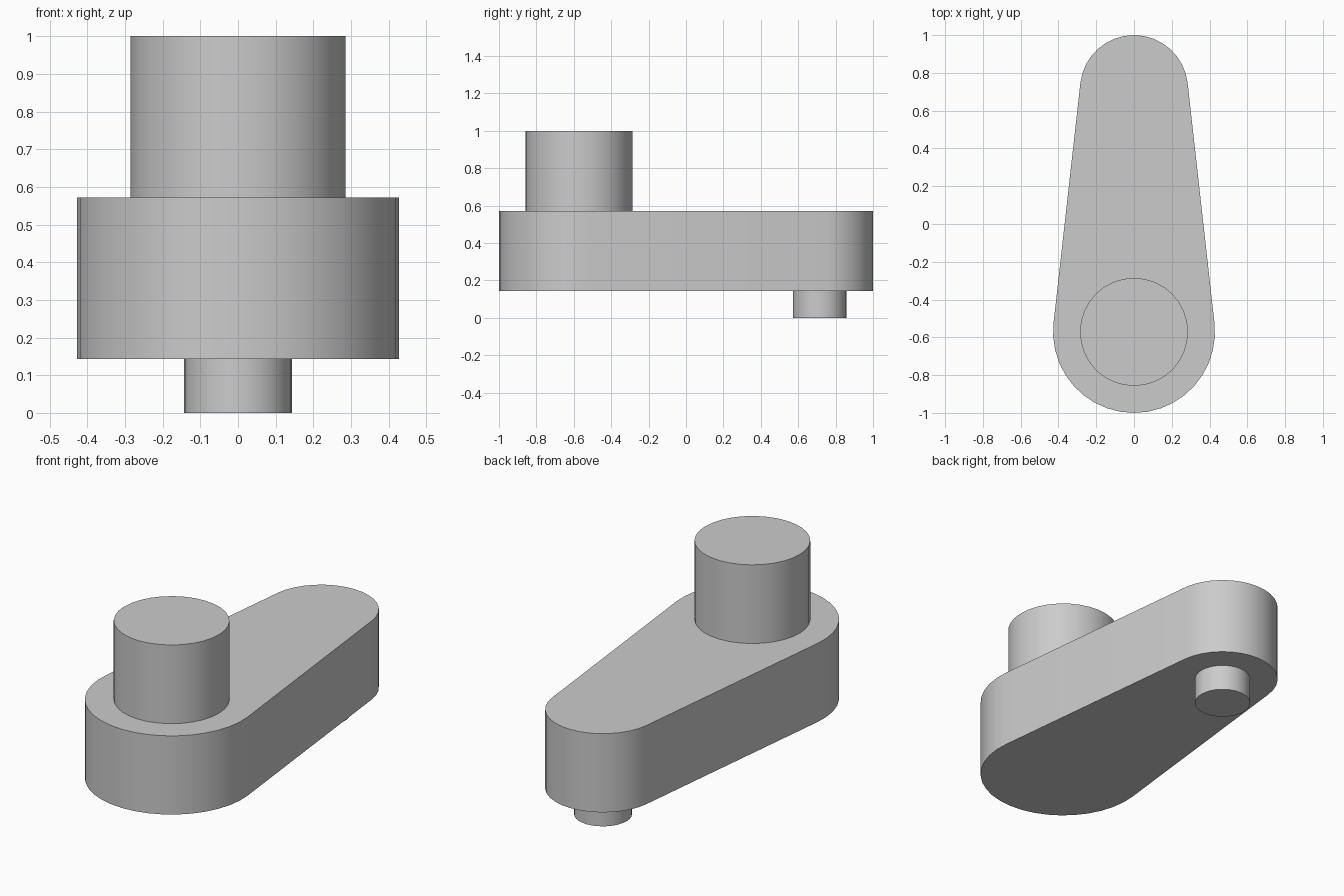
import bpy, bmesh
from math import asin, cos, sin, pi

cube = bpy.data.objects.get("Cube")
if cube:
    bpy.data.objects.remove(cube)

U = 1 / 7                     # base unit of the part
KNOB_Y, PIN_Y = -4 * U, 5 * U  # the two shaft axes

grey = bpy.data.materials.new("plain grey")
grey.use_nodes = True
colour = (0.6, 0.6, 0.6, 1)
grey.diffuse_color = colour
grey.node_tree.nodes["Principled BSDF"].inputs["Base Color"].default_value = colour


def arc(y, radius, start, end, steps):
    """Points on a circle centred on x = 0."""
    return [(radius * cos(t), y + radius * sin(t))
            for t in (start + (end - start) * i / steps for i in range(steps + 1))]


def extrude(name, outline, bottom, top):
    """Closed outline pulled up into a solid with sharp rims."""
    bm = bmesh.new()
    base = bm.faces.new([bm.verts.new((x, y, bottom)) for x, y in outline])
    result = bmesh.ops.extrude_face_region(bm, geom=[base], use_keep_orig=True)
    for v in result["geom"]:
        if isinstance(v, bmesh.types.BMVert):
            v.co.z = top
    bmesh.ops.recalc_face_normals(bm, faces=bm.faces)
    mesh = bpy.data.meshes.new(name)
    bm.to_mesh(mesh)
    bm.free()
    mesh.materials.append(grey)
    obj = bpy.data.objects.new(name, mesh)
    bpy.context.collection.objects.link(obj)
    bpy.ops.object.select_all(action="DESELECT")
    obj.select_set(True)
    bpy.context.view_layer.objects.active = obj
    bpy.ops.object.shade_smooth_by_angle(angle=pi / 6)
    return obj


# Tapered arm: two arcs joined by their common tangents
lean = asin(U / (PIN_Y - KNOB_Y))
arm = (arc(PIN_Y, 2 * U, lean, pi - lean, 16)
       + arc(KNOB_Y, 3 * U, pi - lean, 2 * pi + lean, 20))
extrude("crank_arm", arm, U, 4 * U)

# Round shafts above and below the arm
extrude("upper_shaft", arc(KNOB_Y, 2 * U, 0, 2 * pi, 32)[:-1], 4 * U, 7 * U)
extrude("lower_pin", arc(PIN_Y, U, 0, 2 * pi, 32)[:-1], 0, U)
